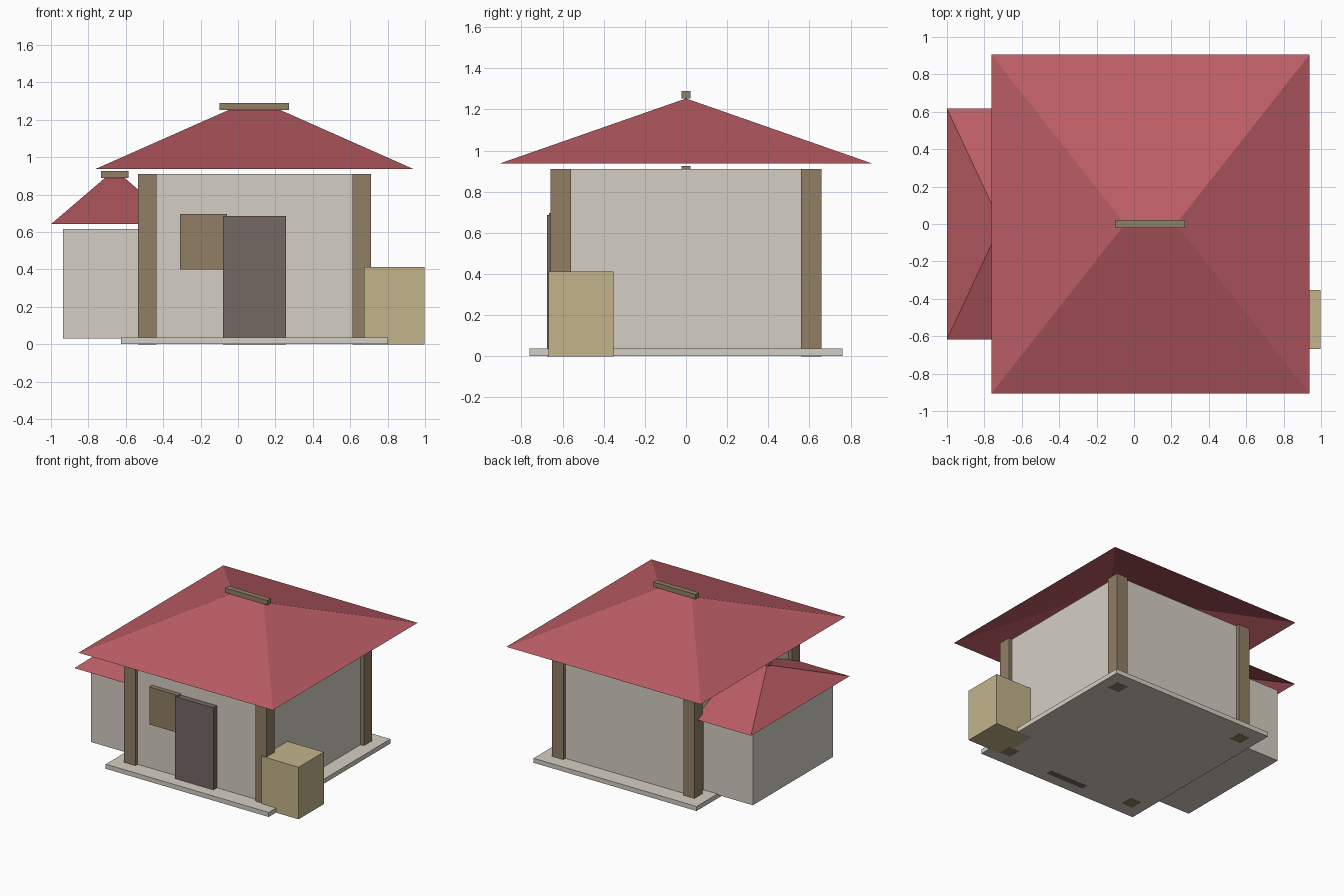
import bpy

cube = bpy.data.objects.get("Cube")
if cube:
    bpy.data.objects.remove(cube, do_unlink=True)


def material(name, rgb):
    """Flat material from 0-255 display values, stored as linear."""
    lin = [((c / 255 + 0.055) / 1.055) ** 2.4 for c in rgb]
    mat = bpy.data.materials.new(name)
    mat.use_nodes = True
    mat.diffuse_color = (*lin, 1)
    bsdf = mat.node_tree.nodes["Principled BSDF"]
    bsdf.inputs["Base Color"].default_value = (*lin, 1)
    bsdf.inputs["Roughness"].default_value = 0.9
    return mat


red = material("roof red", (187, 93, 101))
plaster = material("pale plaster", (213, 207, 196))
timber = material("timber brown", (145, 126, 102))
dark = material("dark door wood", (115, 104, 100))
straw = material("straw yellow", (194, 180, 139))


def mesh_object(name, verts, faces, mat):
    mesh = bpy.data.meshes.new(name)
    mesh.from_pydata(verts, [], faces)
    mesh.materials.append(mat)
    obj = bpy.data.objects.new(name, mesh)
    bpy.context.collection.objects.link(obj)
    return obj


def box(name, x, y, z, mat):
    """Box from (low, high) ranges on each axis."""
    verts = [(a, b, c) for c in z for b in y for a in x]
    faces = [(0, 2, 3, 1), (4, 5, 7, 6), (0, 1, 5, 4),
             (2, 6, 7, 3), (0, 4, 6, 2), (1, 3, 7, 5)]
    return mesh_object(name, verts, faces, mat)


def hip_roof(name, cx, half_x, half_y, half_ridge, eave, top):
    """Open-bottomed hip roof with its ridge along x."""
    verts = [(cx - half_x, -half_y, eave), (cx + half_x, -half_y, eave),
             (cx + half_x, half_y, eave), (cx - half_x, half_y, eave),
             (cx - half_ridge, 0, top), (cx + half_ridge, 0, top)]
    faces = [(0, 1, 5, 4), (1, 2, 5), (2, 3, 4, 5), (3, 0, 4)]
    return mesh_object(name, verts, faces, red)


def around(c, half):
    return (c - half, c + half)


# Main house, centred slightly to its left
HX = 0.088
box("base_slab", around(HX, 0.713), (-0.76, 0.76), (0.001, 0.037), plaster)
box("house_walls", around(HX, 0.593), (-0.63, 0.63), (0.03, 0.91), plaster)
hip_roof("main_roof", HX, 0.85, 0.905, 0.137, 0.937, 1.253)
box("main_ridge_cap", around(HX, 0.186), (-0.021, 0.021), (1.253, 1.29), timber)

# Corner posts
for side, sx in (("right", -1), ("left", 1)):
    for end, sy in (("front", -1), ("back", 1)):
        box(f"{end}_{side}_post", around(HX + sx * 0.574, 0.049),
            around(sy * 0.608, 0.05), (0, 0.911), timber)

# Door and shutter on the front wall
box("door", (-0.08, 0.257), (-0.675, -0.625), (0, 0.686), dark)
box("window_shutter", (-0.31, -0.058), (-0.665, -0.625), (0.4, 0.697), timber)

# Side annex
AX = -0.659
box("annex_walls", around(AX, 0.276), (-0.5, 0.5), (0.03, 0.615), plaster)
hip_roof("annex_roof", AX, 0.341, 0.617, 0.052, 0.642, 0.89)
box("annex_ridge_cap", around(AX, 0.074), (-0.021, 0.021), (0.89, 0.926), timber)

# Storage crate at the front corner
box("crate", (0.674, 0.998), (-0.668, -0.353), (0, 0.412), straw)
